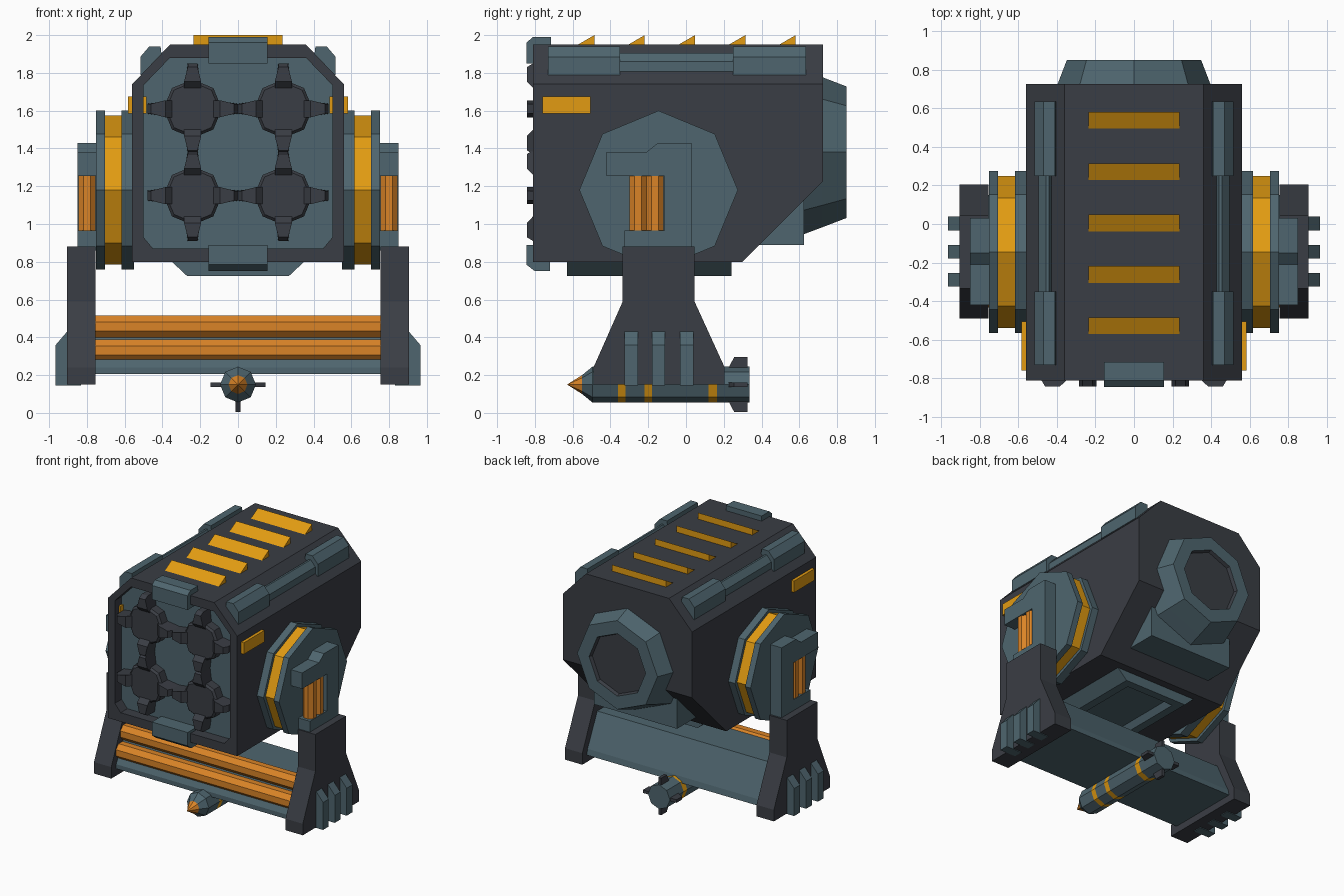
import bpy, bmesh, math
from mathutils import Vector

if "Cube" in bpy.data.objects:
    bpy.data.objects.remove(bpy.data.objects["Cube"])


def material(name, rgb):
    m = bpy.data.materials.new(name)
    m.diffuse_color = (*rgb, 1)
    m.use_nodes = True
    m.node_tree.nodes["Principled BSDF"].inputs["Base Color"].default_value = m.diffuse_color
    return m


DARK = material("dark_grey", (0.042, 0.047, 0.058))
TEAL = material("slate_teal", (0.077, 0.131, 0.157))
YELLOW = material("amber_yellow", (0.76, 0.33, 0.006))
ORANGE = material("copper_orange", (0.70, 0.23, 0.02))


def place(axis, u, v, t):
    """Profile point (u, v) at distance t along the axis."""
    return {"x": Vector((t, u, v)), "y": Vector((u, t, v)), "z": Vector((u, v, t))}[axis]


def finish(name, bm, mats, mirror=False):
    if mirror:
        copy = bmesh.ops.duplicate(bm, geom=bm.verts[:] + bm.edges[:] + bm.faces[:])
        for v in copy["geom"]:
            if isinstance(v, bmesh.types.BMVert):
                v.co.x *= -1
    bmesh.ops.recalc_face_normals(bm, faces=bm.faces[:])
    me = bpy.data.meshes.new(name)
    bm.to_mesh(me)
    bm.free()
    for m in mats:
        me.materials.append(m)
    ob = bpy.data.objects.new(name, me)
    bpy.context.collection.objects.link(ob)
    return ob


def add_prism(bm, pts, axis, a, b):
    r0 = [bm.verts.new(place(axis, u, v, a)) for u, v in pts]
    r1 = [bm.verts.new(place(axis, u, v, b)) for u, v in pts]
    n = len(pts)
    bm.faces.new(r0)
    bm.faces.new(r1)
    for i in range(n):
        bm.faces.new((r0[i], r0[(i + 1) % n], r1[(i + 1) % n], r1[i]))


def prism(name, pts, axis, spans, mat, mirror=False):
    bm = bmesh.new()
    for a, b in spans:
        add_prism(bm, pts, axis, a, b)
    return finish(name, bm, [mat], mirror)


def rect(u0, u1, v0, v1):
    return [(u0, v0), (u1, v0), (u1, v1), (u0, v1)]


def lathe(name, profile, axis, centers, mats, seg=None, phase=0.0, mirror=False, n=8):
    """Turned part: profile of (t, radius); seg gives a material index per segment."""
    bm = bmesh.new()
    for cu, cv in centers:
        rings = []
        for t, r in profile:
            rings.append([bm.verts.new(place(axis, cu + r * math.sin(phase + k * math.tau / n),
                                             cv + r * math.cos(phase + k * math.tau / n), t))
                          for k in range(n)])
        for i in range(len(rings) - 1):
            for k in range(n):
                j = (k + 1) % n
                f = bm.faces.new((rings[i][k], rings[i][j], rings[i + 1][j], rings[i + 1][k]))
                f.material_index = seg[i] if seg else 0
        for ring, i in ((rings[0], 0), (rings[-1], -1)):
            f = bm.faces.new(ring)
            f.material_index = seg[i] if seg else 0
    return finish(name, bm, mats, mirror)


# Main housing: extruded cross-section, lower rear corner sliced off
bm = bmesh.new()
add_prism(bm, [(-.56, .80), (.56, .80), (.56, 1.74), (.36, 1.95), (-.36, 1.95), (-.56, 1.74)],
          "y", -.81, .725)
cut = bmesh.ops.bisect_plane(bm, geom=bm.verts[:] + bm.edges[:] + bm.faces[:],
                             plane_co=(0, .30, .80), plane_no=(0, 1, -1), clear_outer=True)
bmesh.ops.holes_fill(bm, edges=[e for e in cut["geom_cut"] if isinstance(e, bmesh.types.BMEdge)])
housing = finish("housing", bm, [DARK])

# Front recess with teal floor
recess = [(-.45, .87), (.45, .87), (.50, .93), (.50, 1.735), (.36, 1.88),
          (-.36, 1.88), (-.50, 1.735), (-.50, .93)]
cutter = prism("recess_cutter", recess, "y", [(-.95, -.72)], DARK)
cutter.hide_render = True
cutter.hide_viewport = False
cutter.display_type = "WIRE"
mod = housing.modifiers.new("recess", "BOOLEAN")
mod.operation = "DIFFERENCE"
mod.solver = "EXACT"
mod.object = cutter
bpy.context.view_layer.update()
cut_mesh = bpy.data.meshes.new_from_object(housing.evaluated_get(bpy.context.evaluated_depsgraph_get()))
housing.modifiers.clear()
housing.data = cut_mesh
bpy.data.objects.remove(cutter)
prism("recess_floor", recess, "y", [(-.727, -.719)], TEAL)

# Four launch tube caps with clamp prongs
caps = [(sx * .24, z) for sx in (-1, 1) for z in (1.15, 1.61)]
lathe("tube_caps", [(-.725, .155), (-.795, .155), (-.81, .14)], "y", caps, [DARK])
bm = bmesh.new()
for cx, cz in caps:
    for k in range(4):
        c, s = round(math.cos(k * math.pi / 2)), round(math.sin(k * math.pi / 2))
        start = len(bm.verts)
        # side profile (radius, y) extruded across, then tapered outwards
        add_prism(bm, [(.10, -.725), (.24, -.725), (.24, -.81), (.22, -.843), (.145, -.843), (.11, -.81)],
                  "z", -1, 1)
        bm.verts.ensure_lookup_table()
        for v in bm.verts[start:]:
            r, y = v.co.x, v.co.y
            w = v.co.z * (.045 if r < .17 else .026)
            v.co = (cx + r * c - w * s, y, cz + r * s + w * c)
finish("cap_prongs", bm, [DARK])

# Clips over the front rim
prism("top_clip", [(-.845, 1.85), (-.845, 1.96), (-.81, 1.99), (-.715, 1.99), (-.715, 1.85)],
      "x", [(-.155, .155)], TEAL)
prism("bottom_clip", [(-.845, .89), (-.845, .785), (-.80, .75), (-.72, .75), (-.72, .89)],
      "x", [(-.155, .155)], TEAL)

# Roof vents
bm = bmesh.new()
for i in range(5):
    y = -.485 + i * .2665
    add_prism(bm, [(y - .095, 1.945), (y, 1.945), (y, 2.0)], "x", -.235, .235)
finish("roof_vents", bm, [YELLOW])

# Rails on the roof chamfers
prism("rail_ends", [(.40, 1.86), (.41, 1.94), (.47, 1.94), (.517, 1.885), (.517, 1.79), (.48, 1.78)],
      "y", [(-.73, -.35), (.25, .635)], TEAL, True)
prism("rail_bars", [(.42, 1.86), (.44, 1.905), (.455, 1.905), (.495, 1.86), (.495, 1.80), (.46, 1.79)],
      "y", [(-.36, .26)], TEAL, True)

# Side marker plates
prism("side_markers", rect(-.76, -.505, 1.585, 1.675), "x", [(.485, .583)], YELLOW, True)

# Pivot discs with amber core
hub = [(-.145, 1.18)]
lathe("pivot_flanges_inner", [(.55, .42), (.617, .42)], "x", hub, [TEAL], mirror=True)
lathe("pivot_cores", [(.61, .395), (.71, .395)], "x", hub, [YELLOW], mirror=True)
lathe("pivot_flanges_outer", [(.705, .42), (.752, .42)], "x", hub, [TEAL], mirror=True)

# Brackets with small pistons
prism("brackets", [(-.42, 1.255), (-.42, 1.38), (-.21, 1.38), (-.15, 1.428), (.03, 1.428), (.03, .86),
                   (-.325, .86), (-.325, .965), (-.115, .965), (-.115, 1.255)],
      "x", [(.74, .85)], TEAL, True)
lathe("bracket_pistons", [(.95, .049), (1.27, .049)], "z", [(.80, -.255), (.80, -.165)],
      [ORANGE], phase=math.pi / 8, mirror=True)

# Legs and foot ribs
prism("legs", [(-.335, .88), (.045, .88), (.045, .59), (.205, .24), (.205, .15),
               (-.49, .15), (-.49, .24), (-.335, .59)], "x", [(.755, .905)], DARK, True)
prism("foot_ribs", [(.83, .145), (.965, .145), (.965, .36), (.905, .43), (.83, .43)],
      "y", [(-.325, -.255), (-.18, -.11), (-.033, .04)], TEAL, True)

# Cross beam with two front rods
prism("cross_beam", [(-.43, .205), (.15, .205), (.14, .25), (.02, .50), (-.29, .50), (-.43, .24)],
      "x", [(-.76, .76)], TEAL)
lathe("cross_rods", [(-.758, .063), (.758, .063)], "x", [(-.32, .457), (-.375, .331)],
      [ORANGE], phase=math.pi / 8)

# Belly plate with recessed panel
bm = bmesh.new()
add_prism(bm, [(-.35, .81), (-.35, .80), (-.27, .725), (.27, .725), (.35, .80), (.35, .81)], "y", -.63, .24)
bmesh.ops.recalc_face_normals(bm, faces=bm.faces[:])
floor = min(bm.faces, key=lambda f: f.calc_center_median().z)
bmesh.ops.inset_region(bm, faces=[floor], thickness=.09)
bmesh.ops.inset_region(bm, faces=[floor], thickness=.04, depth=-.045)
finish("belly_plate", bm, [TEAL])

# Rear underside block and exhaust
prism("rear_block", [(.39, .89), (.625, .89), (.625, 1.13), (.50, 1.13)], "x", [(-.36, .36)], TEAL)
lathe("rear_exhaust", [(.50, .48), (.72, .398), (.85, .348), (.85, .245), (.825, .235)], "y",
      [(0, 1.38)], [TEAL, DARK], seg=[0, 0, 0, 1])

# Rocket slung beneath the beam
lathe("rocket", [(-.628, .001), (-.55, .05), (-.495, .095), (-.36, .095), (-.32, .095), (-.22, .095),
                 (-.18, .095), (.12, .095), (.165, .095), (.335, .095)], "y", [(0, .15)],
      [TEAL, YELLOW, ORANGE], seg=[2, 0, 0, 1, 0, 1, 0, 1, 0])
bm = bmesh.new()
for s in (-1, 1):
    fin = [(.215, .07), (.255, .145), (.325, .145), (.325, .07)]
    add_prism(bm, [(y, .15 + s * r) for y, r in fin], "x", -.012, .012)
    add_prism(bm, [(s * r, y) for y, r in fin], "z", .138, .162)
finish("rocket_fins", bm, [DARK])
